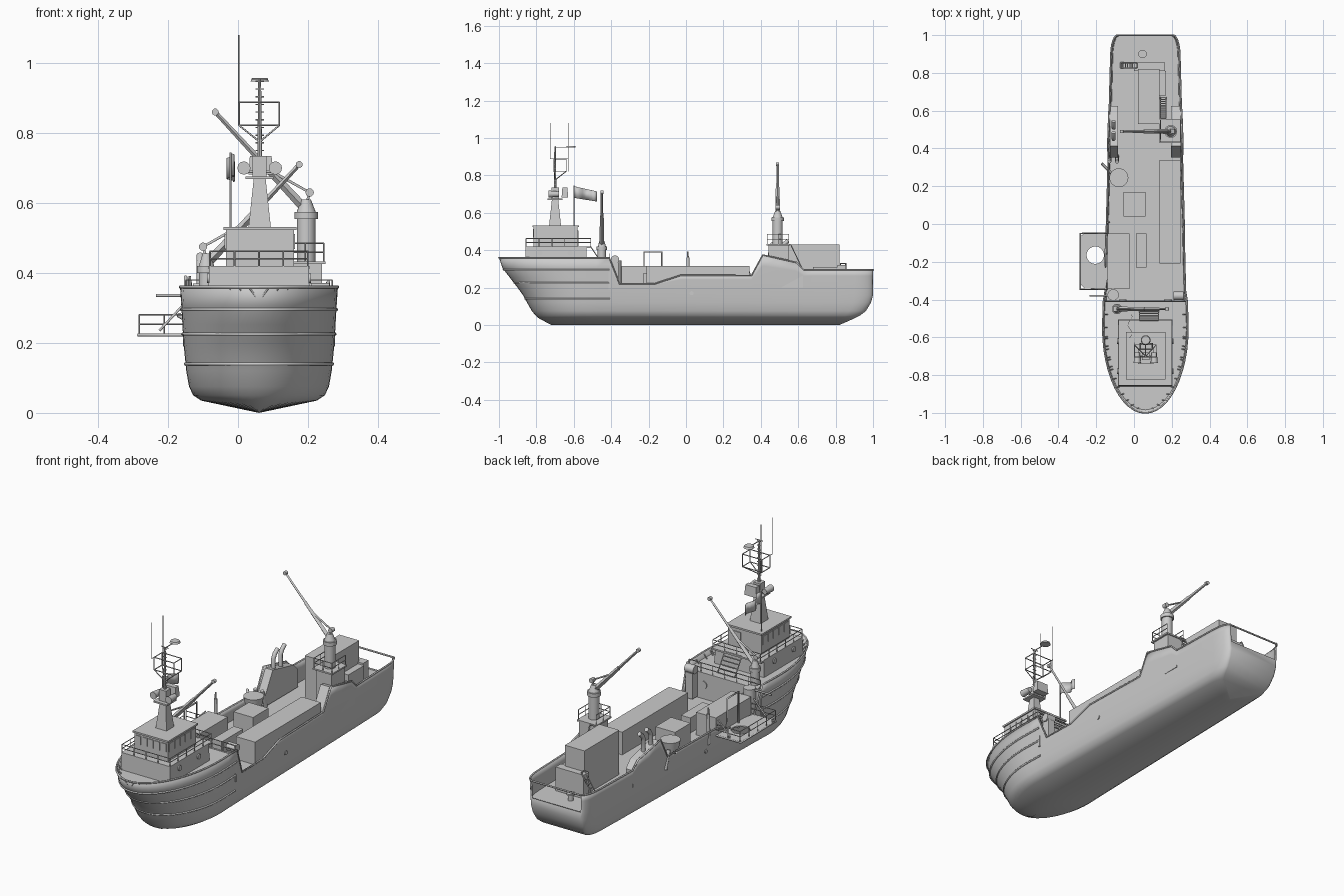
import bpy, bmesh, math
from mathutils import Vector

if "Cube" in bpy.data.objects:
    bpy.data.objects.remove(bpy.data.objects["Cube"])

CX = 0.06  # ship centreline


def lerp(table, v):
    if v <= table[0][0]:
        return table[0][1]
    for (a, p), (b, q) in zip(table, table[1:]):
        if v <= b:
            return p + (q - p) * (v - a) / (b - a)
    return table[-1][1]


def make(name, verts, faces, smooth=None, merge=False):
    me = bpy.data.meshes.new(name)
    bm = bmesh.new()
    vs = [bm.verts.new(v) for v in verts]
    for f in faces:
        bm.faces.new([vs[i] for i in f])
    if merge:
        bmesh.ops.remove_doubles(bm, verts=bm.verts, dist=1e-4)
    bmesh.ops.recalc_face_normals(bm, faces=bm.faces)
    bm.to_mesh(me)
    bm.free()
    ob = bpy.data.objects.new(name, me)
    bpy.context.collection.objects.link(ob)
    if smooth:
        bpy.ops.object.select_all(action='DESELECT')
        ob.select_set(True)
        bpy.context.view_layer.objects.active = ob
        bpy.ops.object.shade_smooth_by_angle(angle=math.radians(smooth))
    return ob


BOXF = [(0, 1, 2, 3), (4, 5, 6, 7), (0, 1, 5, 4), (1, 2, 6, 5), (2, 3, 7, 6), (3, 0, 4, 7)]


def box(name, x0, x1, y0, y1, z0, z1, inset=0.0):
    i = inset
    return make(name, [(x0, y0, z0), (x1, y0, z0), (x1, y1, z0), (x0, y1, z0),
                       (x0 + i, y0 + i, z1), (x1 - i, y0 + i, z1), (x1 - i, y1 - i, z1), (x0 + i, y1 - i, z1)], BOXF)


def cone(name, a, b, r0, r1, n=20):
    a, b = Vector(a), Vector(b)
    q = (b - a).to_track_quat('Z', 'Y')
    ring = [Vector((math.cos(2 * math.pi * k / n), math.sin(2 * math.pi * k / n), 0)) for k in range(n)]
    verts = [a + q @ (v * r0) for v in ring] + [b + q @ (v * r1) for v in ring]
    faces = [(k, (k + 1) % n, n + (k + 1) % n, n + k) for k in range(n)] + [range(n), range(n, 2 * n)]
    return make(name, verts, faces, 40 if n > 6 else None)


def tubes(name, lines, r=0.003, res=1):
    cu = bpy.data.curves.new(name, 'CURVE')
    cu.dimensions, cu.bevel_depth, cu.bevel_resolution, cu.use_fill_caps = '3D', r, res, True
    for pts in lines:
        sp = cu.splines.new('POLY')
        sp.points.add(len(pts) - 1)
        for p, c in zip(sp.points, pts):
            p.co = (*c, 1)
    ob = bpy.data.objects.new(name, cu)
    bpy.context.collection.objects.link(ob)
    return ob


def railing(name, pts, h, gap=0.07, r=0.0022):
    lines = [[(x, y, z + h * f) for x, y, z in pts] for f in (0.5, 1)]
    for a, b in zip(pts, pts[1:]):
        a, b = Vector(a), Vector(b)
        n = max(1, round((b - a).length / gap))
        for k in range(n + 1):
            p = a.lerp(b, k / n)
            lines.append([p, p + Vector((0, 0, h))])
    tubes(name, lines, r)


def ladder(name, a, b, side, n=8):
    a, b, s = Vector(a), Vector(b), Vector(side)
    steps = [[a.lerp(b, k / n) - s, a.lerp(b, k / n) + s] for k in range(n + 1)]
    tubes(name, [[a - s, b - s], [a + s, b + s]] + steps, 0.003)


# --- hull: waterlines lofted between stem and stern curves ---
BOW = [(0, -.72), (.03, -.78), (.06, -.815), (.1, -.84), (.15, -.865), (.22, -.915), (.3, -.98), (.36, -1)]
STERN = [(0, .82), (.03, .89), (.06, .95), (.1, .982), (.15, 1)]
WIDTH = [(0, 0), (.035, .165), (.05, .188), (.075, .2), (.12, .208), (.2, .216), (.36, .225)]
SHEER = [(-.41, .36), (-.355, .22), (-.17, .22), (-.03, .265), (.35, .265), (.41, .375), (.59, .335), (.63, .295)]


def hull_pt(t, z, side=1, inset=0.0):
    yb, ys = lerp(BOW, z), lerp(STERN, z)
    y = t
    if t < -.4:
        y = -.4 + (t + .4) * (yb + .4) / -.6
    elif t > .7:
        y = .7 + (t - .7) * (ys - .7) / .3
    w = lerp(WIDTH, z) * lerp([(-.55, 1), (1, .81)], t)
    if t < -.55:
        w *= math.sqrt(max(0, 1 - ((t + .55) / .45) ** 2))
    if t > .9:
        w *= 1 - .18 * (1 - math.sqrt(max(0, 1 - ((t - .9) / .1) ** 2)))
    return (CX + side * max(0, w - inset), y, z)


bow_t = [-.55 - .45 * math.sin(math.pi / 2 * k / 12) for k in range(12, -1, -1)]
stern_t = [.9 + .1 * math.sin(math.pi / 2 * k / 6) for k in range(7)]
T = bow_t + [-.48] + [p[0] for p in SHEER] + [0.1, .2, .5, .7, .8] + stern_t
T.sort()
LOW = [.035, .05, .075, .12, .16]
verts, faces = [], []
for t in T:
    top = lerp(SHEER, t)
    zs = LOW + [.2 + (top - .2) * f for f in (0, .33, .66, 1)]
    verts += [hull_pt(t, z, -1) for z in reversed(zs)] + [hull_pt(t, 0)] + [hull_pt(t, z) for z in zs]
N = 2 * len(zs) + 1
for i in range(len(T) - 1):
    faces += [(i * N + j, i * N + j + 1, (i + 1) * N + j + 1, (i + 1) * N + j) for j in range(N - 1)]
last, m = (len(T) - 1) * N, N // 2
faces.append((last + m, last + m - 1, last + m + 1))
for k in range(1, len(LOW) + 1):  # transom, left open above the sill
    faces.append((last + m - k, last + m - k - 1, last + m + k + 1, last + m + k))
hull = make("hull", verts, faces, 35, merge=True)
sol = hull.modifiers.new("plating", 'SOLIDIFY')
sol.thickness, sol.offset = 0.006, -1

# cap rail, rubbing strakes and stern rail
tubes("cap_rail", [[hull_pt(t, lerp(SHEER, t), s) for t in T] for s in (-1, 1)]
      + [[hull_pt(1, .292, -1), hull_pt(1, .292, 1)]], 0.0045)
fore = [t for t in T if t <= -.41]
tubes("rubbing_strakes", [[hull_pt(t, z, -1) for t in reversed(fore)] + [hull_pt(t, z) for t in fore]
                          for z in (.14, .225, .295)], 0.005)
tubes("bulwark_stays", [[hull_pt(t, .355, s, .004), hull_pt(t, .33, s, .022)]
                        for s in (-1, 1) for t in fore[1:] + [-.6, -.65, -.71, -.76]], 0.003)


def deck(name, ts, z):
    pts = [hull_pt(t, z, -1, .003) for t in ts] + [hull_pt(t, z, 1, .003) for t in reversed(ts)]
    return make(name, pts, [range(len(pts))], merge=True)


deck("forecastle_deck", fore, .33)
deck("main_deck", [t for t in T if t >= -.42], .195)
box("forecastle_bulkhead", CX - .217, CX + .217, -.415, -.405, .19, .332)
for s in (-1, 1):
    cone("hull_scuttle", hull_pt(.03, .17, s, .004), hull_pt(.03, .17, s, -.004), .011, .011, 12)
    cone("bulkhead_porthole", (CX + s * .12, -.41, .27), (CX + s * .12, -.4, .27), .02, .02, 16)

# --- accommodation and bridge ---
box("deckhouse", -.085, .205, -.86, -.53, .33, .42, .003)
box("bridge", -.035, .16, -.815, -.58, .42, .523)
box("bridge_roof", -.042, .167, -.822, -.573, .523, .532)
for k in range(5):
    x = -.026 + k * .037
    box("front_window", x, x + .029, -.819, -.81, .468, .512)
for k in range(5):
    y = -.805 + k * .045
    for x in (-.035, .16):
        box("side_window", x - .003, x + .003, y, y + .036, .468, .512)
box("bridge_door", .085, .125, -.581, -.576, .422, .505)
for y in (-.78, -.62):
    for x in (-.083, .203):
        cone("deckhouse_porthole", (x - .006, y, .385), (x + .006, y, .385), .014, .014, 14)
railing("deckhouse_rail", [(.2, -.51, .42), (.2, -.855, .42), (-.08, -.855, .42), (-.08, -.51, .42), (.2, -.51, .42)], .042)
box("deckhouse_aft_platform", -.085, .205, -.535, -.505, .412, .42)
railing("forecastle_aft_rail", [(-.15, -.41, .33), (.27, -.41, .33)], .05)
ladder("deckhouse_stair", (.08, -.45, .33), (.08, -.51, .42), (.05, 0, 0), 5)

# --- signal mast ---
MY = -.7
box("mast_tower", .03, .094, MY - .032, MY + .032, .53, .67, .015)
box("mast_platform", .022, .102, MY - .04, MY + .04, .668, .676)
box("mast_head", .042, .082, MY - .02, MY + .02, .676, .735)
cone("mast_pole", (.062, MY, .73), (.062, MY, .955), .007, .004, 8)
tubes("mast_rungs", [[(.05, MY, z), (.074, MY, z)] for z in [.75 + .022 * k for k in range(10)]]
      + [[(.04, MY, .955), (.084, MY, .955)]], 0.002)
x0, x1, ya, yb = .003, .118, -.705, -.64
loop = [(x0, ya), (x1, ya), (x1, yb), (x0, yb), (x0, ya)]
tubes("antenna_frame", [[(x, y, z) for x, y in loop] for z in (.822, .888)]
      + [[(x, y, .822), (x, y, .888)] for x, y in loop[:4]]
      + [[(x, y, .822), (.062, MY, .775)] for x, y in loop[:4]], 0.0025)
tubes("whip_antennas", [[(.002, -.725, .888), (.002, -.725, 1.08)], [(.002, -.63, .822), (.002, -.63, 1.08)],
                        [(.002, -.725, .888), (.002, -.63, .888)]], 0.0016)
tubes("dish_arm", [[(.062, MY, .95), (.062, -.61, .95)]], 0.0025)
cone("dish", (.062, -.615, .948), (.062, -.615, .958), .026, .022, 16)
for s in (-1, 1):
    x = .062 + s * .045
    cone("mast_lamp", (x, MY - .035, .7), (x, MY + .02, .7), .019, .014, 12)
    tubes("lamp_bracket", [[(.062, MY, .69), (x, MY, .69)]], .005)
box("radar_scanner", .03, .1, -.665, -.63, .682, .735, .004)
tubes("flag_staff", [[(-.022, -.6, .53), (-.022, -.6, .745)]], 0.003)
fl = [(-.02 + .012 * math.sin(k * 1.1), -.6 + k * .0155, .742 - k * .0035) for k in range(9)]
flag = make("flag", fl + [(x, y, z - .062 + k * .001) for k, (x, y, z) in enumerate(fl)],
            [(k, k + 1, k + 10, k + 9) for k in range(8)], 60)
flag.modifiers.new("cloth", 'SOLIDIFY').thickness = .002


# --- slewing cranes ---
def crane(x, y, z0, z1, r, d, tip):
    foot = Vector((x + d * .005, y, z1 + .0))
    tip = Vector(tip)
    cone("crane_column", (x, y, z0), (x, y, z1 - .02), r, r)
    cone("crane_collar", (x, y, z1 - .03), (x, y, z1 - .01), r * 1.25, r * 1.25)
    cone("crane_turret", (x, y, z1 - .01), (x, y, z1 + .025), r, r * .5)
    cone("crane_boom_inner", foot, foot.lerp(tip, .55), .013, .010, 4)
    cone("crane_boom_outer", foot.lerp(tip, .5), tip, .008, .006, 4)
    cone("crane_tip", tip - Vector((0, .008, 0)), tip + Vector((0, .008, 0)), .01, .01, 10)
    k = Vector((x - d * .01, y, z1 + .045))
    cone("crane_winch", k - Vector((0, .012, 0)), k + Vector((0, .012, 0)), .012, .012, 12)
    tubes("crane_ram", [[(x, y, z1 + .01), k, foot.lerp(tip, .4)]], .005)


crane(-.09, -.45, .33, .43, .022, 1, (.175, -.45, .71))
crane(.195, .49, .2, .585, .027, -1, (-.065, .49, .86))

# --- side casings beside the raised bulwarks, with exhausts ---
PROF = [(.352, .2), (.352, .262), (.412, .37), (.588, .33), (.625, .29), (.625, .2)]
for nm, xa, xb in (("funnel_casing", -.128, -.085), ("crane_casing", .195, .248)):
    n = len(PROF)
    make(nm, [(xa, y, z) for y, z in PROF] + [(xb, y, z) for y, z in PROF],
         [range(n), range(n, 2 * n)] + [(k, (k + 1) % n, n + (k + 1) % n, n + k) for k in range(n)])
tubes("exhaust_pipes", [[(-.108, y, .34), (-.108, y, .41), (-.108, y + .012, .432), (-.108, y + .035, .45)]
                        for y in (.45, .51)], .011, 3)
box("crane_house", .15, .24, .44, .55, .195, .425)
box("crane_platform", .135, .25, .43, .555, .425, .433)
railing("crane_platform_rail", [(.14, .55, .433), (.14, .435, .433), (.245, .435, .433), (.245, .55, .433)], .052, .05)
ladder("crane_stair", (.155, .67, .2), (.155, .56, .43), (.015, 0, 0), 10)

# --- deckhouse and gear at the stern ---
box("aft_house", .02, .135, .53, .82, .195, .43)
box("aft_locker", -.0, .165, .81, .855, .195, .32)
box("aft_side_locker", .135, .17, .68, .81, .195, .31)
ladder("aft_ladder", (-.07, .84, .2), (.015, .84, .33), (0, .014, 0), 7)
cone("capstan", (.045, .9, .195), (.045, .9, .225), .014, .014, 14)
cone("capstan_head", (.045, .9, .225), (.045, .9, .233), .022, .022, 14)

# --- cargo deck ---
box("starboard_container", .135, .247, -.21, .34, .195, .315)
box("port_container", -.14, -.025, -.345, -.05, .195, .315)
box("cargo_crate", -.055, .06, .04, .17, .195, .3)
box("narrow_locker", .01, .065, -.23, -.05, .195, .275)
cone("hopper", (-.08, .245, .2), (-.08, .245, .3), .03, .05, 24)
tubes("hopper_spout", [[(-.12, .27, .25), (-.17, .32, .28)]], .007)
cone("vent_post", (-.138, .01, .2), (-.138, .01, .36), .01, .008, 10)
cone("vent_post_tip", (-.138, .01, .36), (-.138, .01, .392), .005, .004, 8)
cone("port_raft", (-.11, -.375, .2), (-.11, -.375, .345), .03, .03)
cone("starboard_raft", (.21, -.38, .35), (.262, -.38, .35), .022, .022, 16)
box("raft_cradle", .215, .255, -.405, -.36, .2, .335)
for x in (-.09, -.13):  # mooring bitts by the funnel
    cone("bitt", (x, .36, .195), (x, .33, .29), .01, .01, 10)

# --- overhanging side platform with a round well ---
px0, px1, py0, py1, hx, hy, n = -.285, -.14, -.345, -.05, -.205, -.165, 32
inner, outer = [], []
for k in range(n):
    c, s = math.cos(2 * math.pi * (k + .5) / n), math.sin(2 * math.pi * (k + .5) / n)
    inner.append((hx + .046 * c, hy + .046 * s, .226))
    f = min(((px1 if c > 0 else px0) - hx) / c, ((py1 if s > 0 else py0) - hy) / s)
    outer.append((hx + f * c, hy + f * s, .226))
plat = make("side_platform", inner + outer, [(k, (k + 1) % n, n + (k + 1) % n, n + k) for k in range(n)])
plat.modifiers.new("plate", 'SOLIDIFY').thickness = .007
tubes("platform_edge", [[(px1, py0, .223), (px0, py0, .223), (px0, py1, .223), (px1, py1, .223)]], .005)
railing("platform_rail", [(px1, py0, .226), (px0 + .003, py0, .226), (px0 + .003, py1, .226), (px1, py1, .226)], .055)
tubes("platform_struts", [[(px0 + .06, y, .235), (-.155, y, .31)] for y in (py0, py1)], .004)
tubes("davit_frame", [[(-.15, -.225, .2), (-.15, -.225, .39), (-.15, -.13, .39), (-.15, -.13, .2)]], .005)
tubes("boat_boom", [[(-.235, -.38, .336), (-.12, -.38, .336)]], .005)
